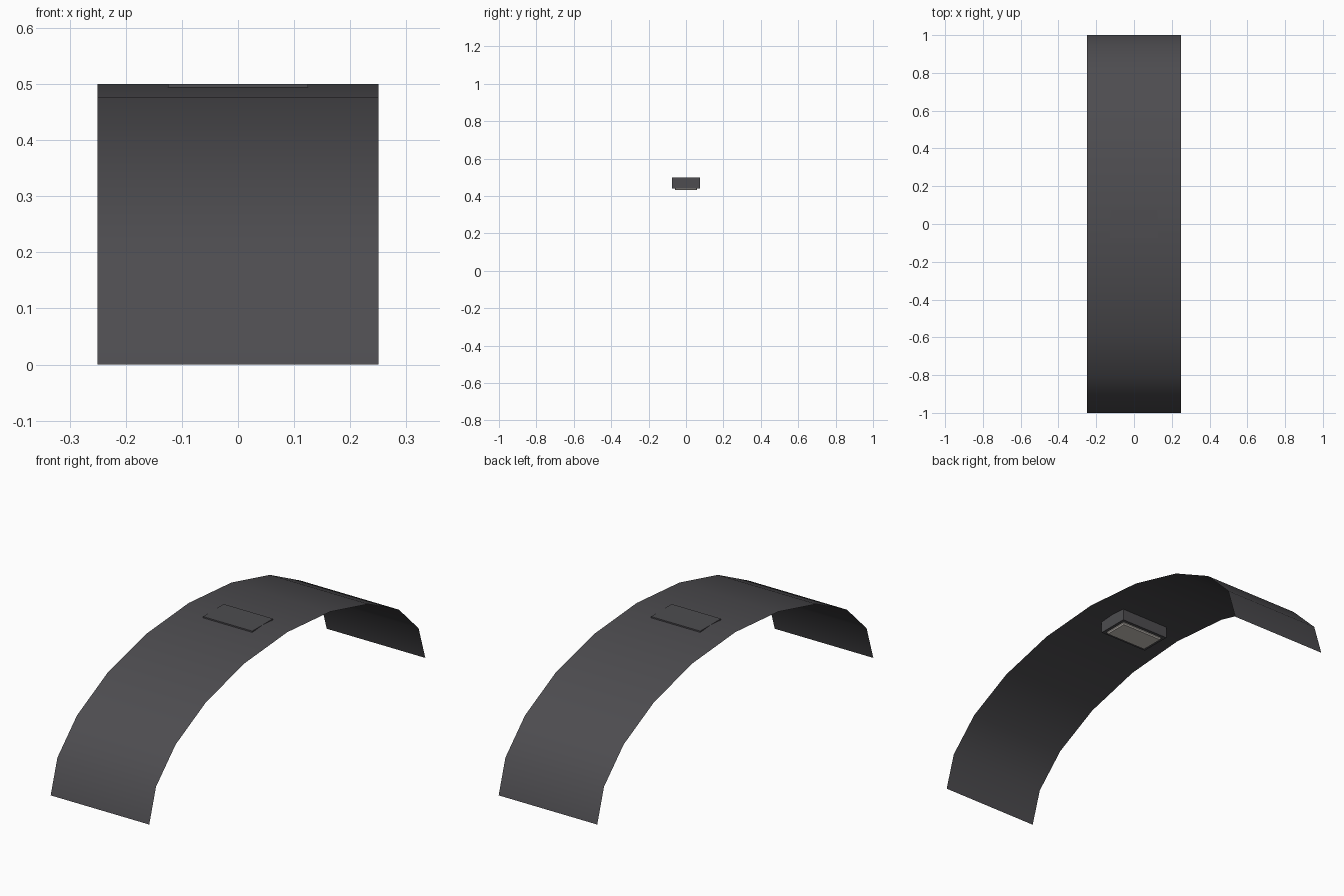
import bpy, bmesh, math

if "Cube" in bpy.data.objects:
    bpy.data.objects.remove(bpy.data.objects["Cube"])


def material(name, rgb):
    m = bpy.data.materials.new(name)
    m.diffuse_color = (*rgb, 1)
    m.use_nodes = True
    m.node_tree.nodes["Principled BSDF"].inputs["Base Color"].default_value = m.diffuse_color
    return m


def finish(name, bm, mat, smooth=False):
    me = bpy.data.meshes.new(name)
    for f in bm.faces:
        f.smooth = smooth
    bm.to_mesh(me)
    bm.free()
    me.materials.append(mat)
    ob = bpy.data.objects.new(name, me)
    bpy.context.collection.objects.link(ob)
    return ob


def box(name, size, center, mat, bevel=0):
    bm = bmesh.new()
    bmesh.ops.create_cube(bm, size=1)
    for v in bm.verts:
        v.co = [c * s + o for c, s, o in zip(v.co, size, center)]
    if bevel:
        # chamfer the lower rim and upright corners
        edges = [e for e in bm.edges if min(v.co.z for v in e.verts) < center[2]]
        bmesh.ops.bevel(bm, geom=edges, offset=bevel, segments=1, affect='EDGES')
    return finish(name, bm, mat)


charcoal = material("charcoal", (0.075, 0.073, 0.080))
lamp_white = material("warm white", (0.60, 0.56, 0.52))

# Thin half-elliptical arch, ten segments, open sheet
bm = bmesh.new()
rows = []
for i in range(11):
    a = math.pi * i / 10
    y, z = -math.cos(a), 0.5 * math.sin(a)
    rows.append([bm.verts.new((x, y, z)) for x in (-0.25, 0.25)])
for r, s in zip(rows, rows[1:]):
    bm.faces.new((r[0], r[1], s[1], s[0]))
finish("arch_sheet", bm, charcoal, True)

# Lamp housing set into the crown, with its lens underneath
box("lamp_housing", (0.25, 0.15, 0.06), (0, 0, 0.47), charcoal)
box("lamp_lens", (0.22, 0.12, 0.012), (0, 0, 0.437), lamp_white, 0.005)
